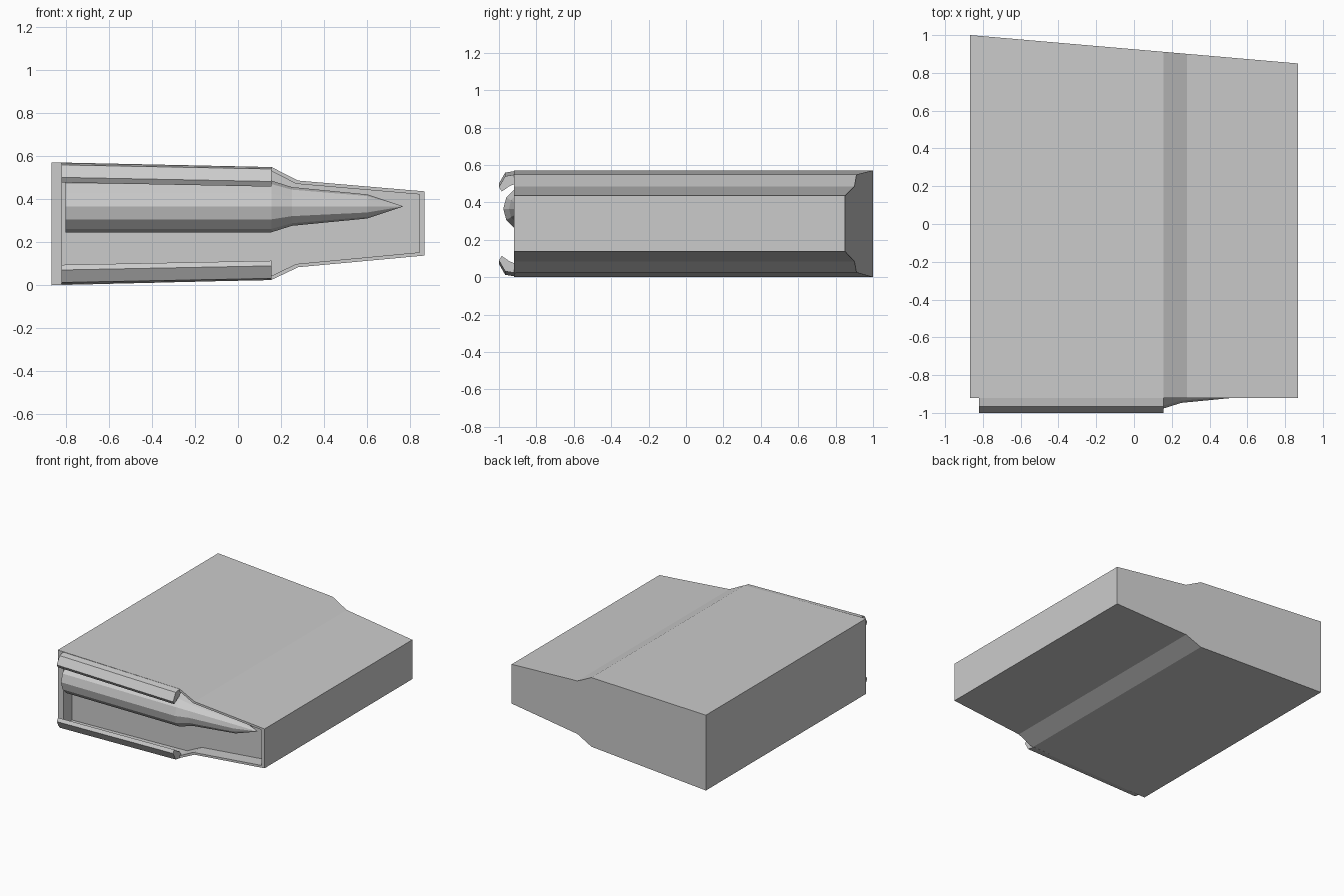
import bpy, bmesh
from math import cos, sin, pi

if "Cube" in bpy.data.objects:
    bpy.data.objects.remove(bpy.data.objects["Cube"])

MID = 0.286


def loft(name, rings, cap_start=True, cap_end=True):
    """Skin a list of equal-length point rings."""
    bm = bmesh.new()
    vr = [[bm.verts.new(p) for p in r] for r in rings]
    n = len(rings[0])
    for a, b in zip(vr, vr[1:]):
        for i in range(n):
            j = (i + 1) % n
            bm.faces.new((a[i], a[j], b[j], b[i]))
    if cap_start:
        bm.faces.new(vr[0][::-1])
    if cap_end:
        bm.faces.new(vr[-1])
    bmesh.ops.recalc_face_normals(bm, faces=bm.faces)
    me = bpy.data.meshes.new(name)
    bm.to_mesh(me)
    bm.free()
    ob = bpy.data.objects.new(name, me)
    bpy.context.collection.objects.link(ob)
    return ob


def outline(stations):
    """Closed x-z outline from (x, z_low, z_high) stations."""
    return [(x, lo) for x, lo, hi in stations] + [(x, hi) for x, lo, hi in reversed(stations)]


# Box body: stepped profile, slanted back end, shallow recess at the front
outer = outline([(-0.867, 0.0, 0.571), (0.155, 0.025, 0.549),
                 (0.28, 0.084, 0.486), (0.867, 0.138, 0.436)])
inner = outline([(-0.82, 0.015, 0.556), (0.148, 0.040, 0.534),
                 (0.27, 0.099, 0.471), (0.842, 0.153, 0.422)])
back = [(x, 0.925 - 0.0865 * x, z) for x, z in outer]
loft("box_body", [back,
                  [(x, -0.92, z) for x, z in outer],
                  [(x, -0.92, z) for x, z in inner],
                  [(x, -0.82, z) for x, z in inner]])

# Curled feed lips, mirrored above and below the opening
section = [(-0.91, 0.0), (-0.92, 0.0), (-0.967, 0.008), (-1.0, 0.066),
           (-0.985, 0.09), (-0.945, 0.062), (-0.918, 0.05), (-0.90, 0.016)]
for name, s in (("upper_lip", 1), ("lower_lip", -1)):
    loft(name, [[(x, y, MID + s * (half - d)) for y, d in section]
                for x, half in ((-0.82, 0.281), (0.155, 0.262))])

# Round lying in the opening: case, shoulder, tapered point
SIDES = 12
profile = [(-0.80, 0.12), (0.155, 0.12), (0.25, 0.09), (0.60, 0.056), (0.765, 0.001)]
loft("round", [[(x, -0.857 + r * cos(2 * pi * i / SIDES), 0.366 + r * sin(2 * pi * i / SIDES))
                for i in range(SIDES)] for x, r in profile])
